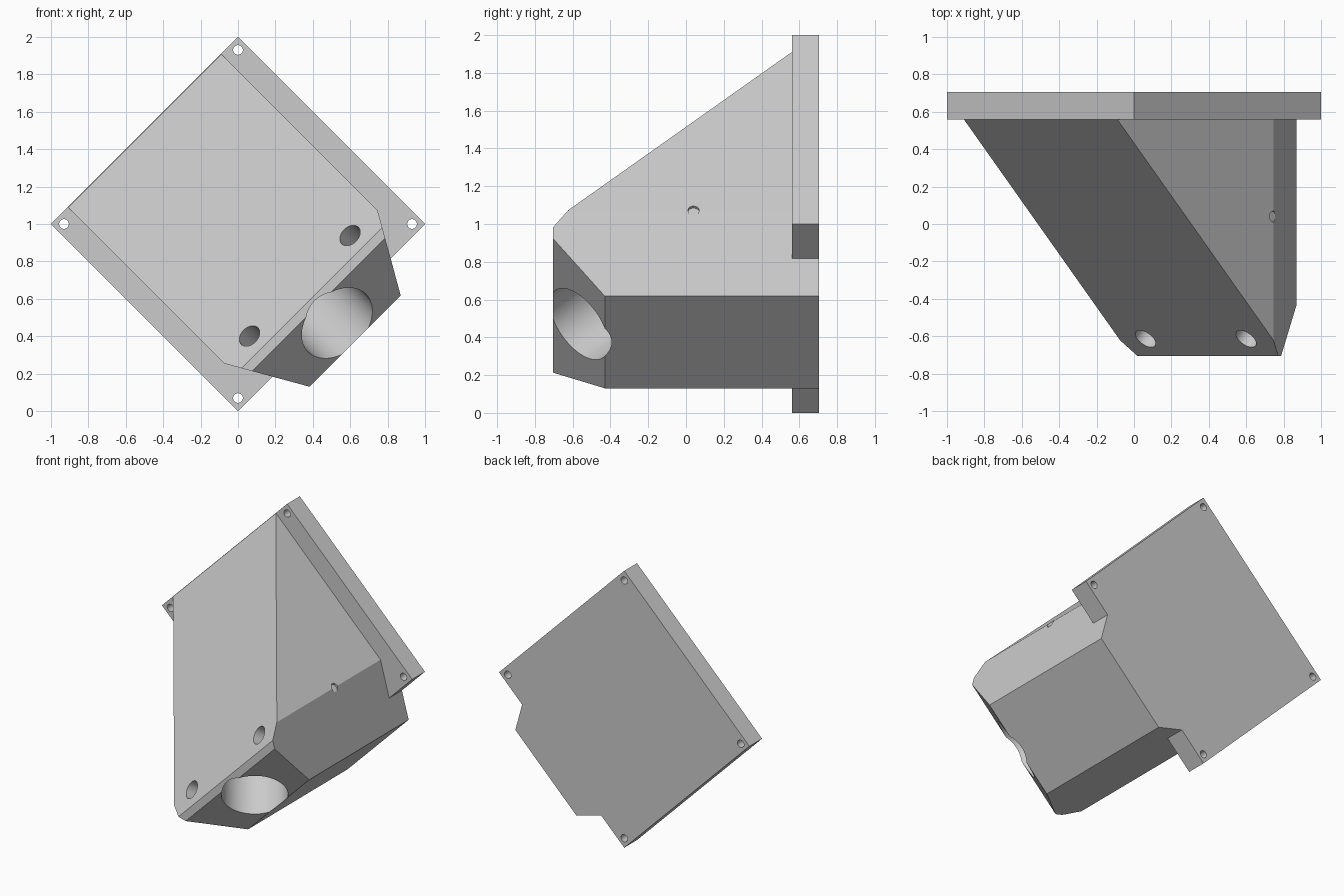
import bpy, bmesh, math
from mathutils import Vector, Matrix

cube = bpy.data.objects.get("Cube")
if cube:
    bpy.data.objects.remove(cube, do_unlink=True)

# Everything is built square, then turned 45 degrees to stand on a corner
TURN = Matrix.Translation((0, 0, 1)) @ Matrix.Rotation(math.radians(-45), 4, 'Y')
HALF = math.sqrt(0.5)
BACK = 0.705

grey = bpy.data.materials.new("light_grey")
grey.use_nodes = True
colour = (0.6, 0.6, 0.6, 1)
grey.diffuse_color = colour
grey.node_tree.nodes["Principled BSDF"].inputs["Base Color"].default_value = colour


def make_object(name, bm):
    bmesh.ops.recalc_face_normals(bm, faces=bm.faces)
    mesh = bpy.data.meshes.new(name)
    bm.to_mesh(mesh)
    bm.free()
    mesh.materials.append(grey)
    obj = bpy.data.objects.new(name, mesh)
    bpy.context.collection.objects.link(obj)
    return obj


def prism(outline, y0, y1):
    bm = bmesh.new()
    face = bm.faces.new([bm.verts.new((x, y0, z)) for x, z in outline])
    ext = bmesh.ops.extrude_face_region(bm, geom=[face])
    verts = [v for v in ext["geom"] if isinstance(v, bmesh.types.BMVert)]
    bmesh.ops.translate(bm, verts=verts, vec=(0, y1 - y0, 0))
    return bm


def slice_off(bm, point, normal):
    geom = bm.verts[:] + bm.edges[:] + bm.faces[:]
    cut = bmesh.ops.bisect_plane(bm, geom=geom, plane_co=point, plane_no=normal, clear_outer=True)
    edges = [e for e in cut["geom_cut"] if isinstance(e, bmesh.types.BMEdge)]
    bmesh.ops.edgeloop_fill(bm, edges=edges)


def rod(name, start, direction, radius, before, depth, sides=48):
    bm = bmesh.new()
    d = Vector(direction).normalized()
    centre = Vector(start) + d * (depth - before) / 2
    matrix = Matrix.Translation(centre) @ d.to_track_quat('Z', 'Y').to_matrix().to_4x4()
    bmesh.ops.create_cone(bm, cap_ends=True, segments=sides, radius1=radius,
                          radius2=radius, depth=depth + before, matrix=matrix)
    return make_object(name, bm)


def combine(target, other, operation):
    mod = target.modifiers.new(operation.lower(), 'BOOLEAN')
    mod.operation = operation
    mod.solver = 'EXACT'
    mod.object = other
    bpy.context.view_layer.objects.active = target
    bpy.ops.object.modifier_apply(modifier=mod.name)
    bpy.data.objects.remove(other, do_unlink=True)


# Wedge body: chamfered block with sloped top and undercut nose
right = [(0.58, 0.705), (0.58, -0.475), (0.345, -0.885)]
outline = right + [(-x, z) for x, z in reversed(right)]
bm = prism(outline, -BACK, BACK)
slice_off(bm, (0, 0.56, HALF), (0, -1, 1))
slice_off(bm, (0, -0.43, -0.885), (0, -1, -1))
bracket = make_object("angled_bracket", bm)

# Square mounting plate
square = [(HALF, HALF), (HALF, -HALF), (-HALF, -HALF), (-HALF, HALF)]
combine(bracket, make_object("mounting_plate", prism(square, 0.56, BACK)), 'UNION')

# Large blind bore in the nose
combine(bracket, rod("nose_bore", (0, -0.567, -0.75), (0, 1, 1), 0.218, 0.3, 0.65, 64), 'DIFFERENCE')

# Blind screw holes in the sloped face
for side in (-1, 1):
    hole = rod("slope_hole", (side * 0.38, -0.614, -0.467), (0, 1, -1), 0.063, 0.15, 0.22, 32)
    combine(bracket, hole, 'DIFFERENCE')

# Screw holes in the plate corners
for x in (-0.658, 0.658):
    for z in (-0.658, 0.658):
        hole = rod("plate_hole", (x, 0.56, z), (0, 1, 0), 0.026, 0.1, 0.3, 24)
        combine(bracket, hole, 'DIFFERENCE')

# Small nick on one long edge
combine(bracket, rod("edge_nick", (0.595, 0.04, -0.475), (-1, 0, 0), 0.03, 0.03, 0.03, 12), 'DIFFERENCE')

bracket.data.transform(TURN)
bpy.ops.object.select_all(action='DESELECT')
bracket.select_set(True)
bpy.context.view_layer.objects.active = bracket
bpy.ops.object.shade_smooth_by_angle(angle=math.radians(25))
